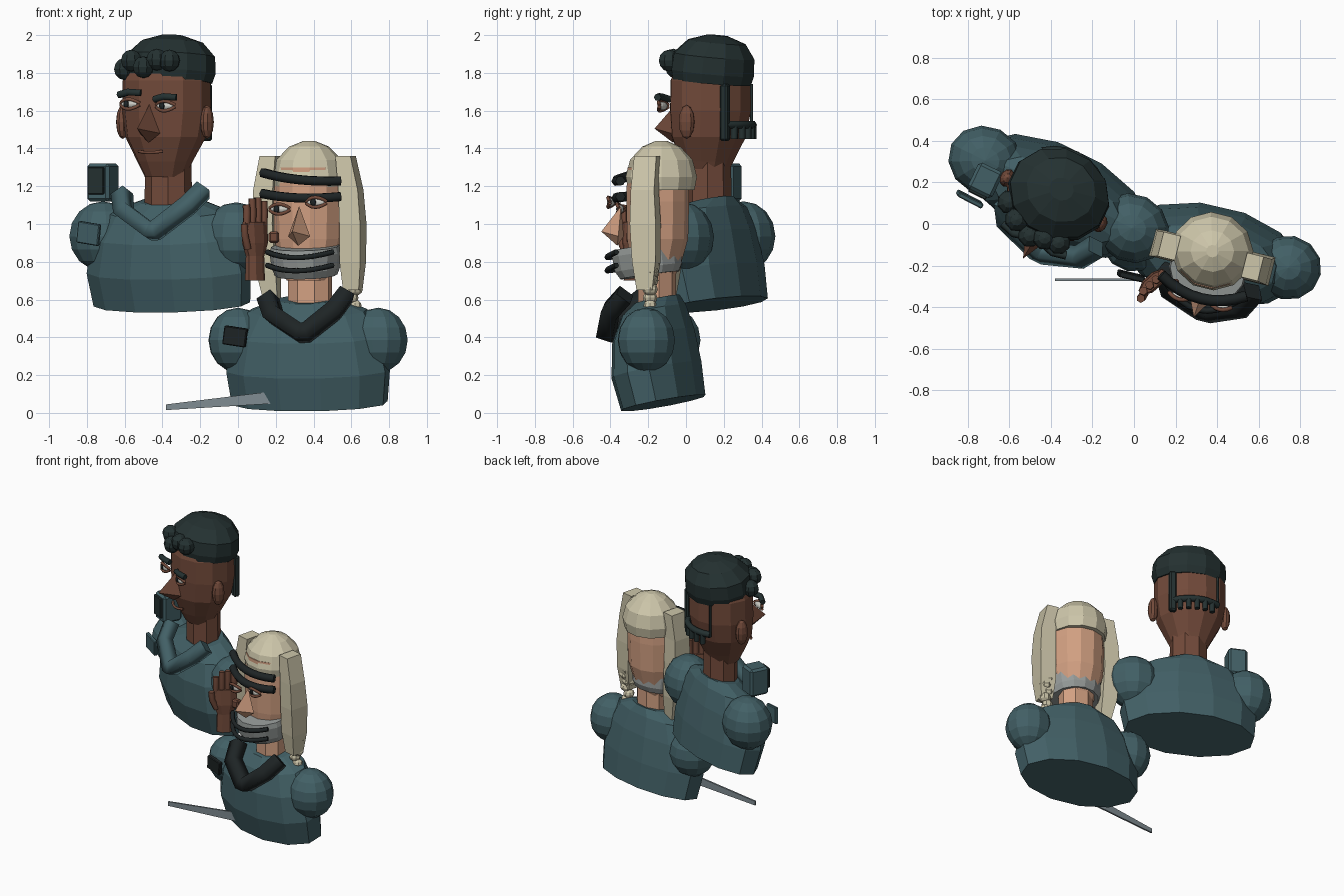
import bpy, bmesh, math
from mathutils import Matrix

if "Cube" in bpy.data.objects:
    bpy.data.objects.remove(bpy.data.objects["Cube"])


def material(name, r, g, b):
    m = bpy.data.materials.new(name)
    lin = [((c / 255 + 0.055) / 1.055) ** 2.4 for c in (r, g, b)]
    m.diffuse_color = (*lin, 1)
    m.use_nodes = True
    m.node_tree.nodes["Principled BSDF"].inputs["Base Color"].default_value = m.diffuse_color
    return m


TEAL = material("teal cloth", 66, 96, 102)
DARK = material("dark hair", 36, 49, 49)
BLACK = material("black", 30, 36, 37)
BROWN = material("brown skin", 114, 74, 58)
PALE = material("pale skin", 210, 160, 130)
BLOND = material("blond hair", 205, 198, 170)
GREY = material("grey wrap", 150, 155, 153)
STEEL = material("steel", 128, 140, 146)
WHITE = material("eye white", 205, 205, 198)


def frame(x, y, z=0, turn=0, tilt=0):
    return (Matrix.Translation((x, y, z)) @ Matrix.Rotation(math.radians(turn), 4, 'Z')
            @ Matrix.Rotation(math.radians(tilt), 4, 'X'))


def finish(name, bm, mat, m=Matrix()):
    bmesh.ops.recalc_face_normals(bm, faces=bm.faces[:])
    bm.transform(m)
    me = bpy.data.meshes.new(name)
    bm.to_mesh(me)
    bm.free()
    me.materials.append(mat)
    ob = bpy.data.objects.new(name, me)
    bpy.context.collection.objects.link(ob)
    return ob


def loft(name, rings, n, mat, m=Matrix()):
    """Skin through horizontal rings (z, rx, ry, x offset, y offset)."""
    bm = bmesh.new()
    loops = []
    for z, rx, ry, ox, oy in rings:
        loops.append([bm.verts.new((ox + rx * math.cos(a), oy + ry * math.sin(a), z))
                      for a in (2 * math.pi * (i + 0.5) / n for i in range(n))])
    for a, b in zip(loops, loops[1:]):
        for i in range(n):
            bm.faces.new((a[i], a[(i + 1) % n], b[(i + 1) % n], b[i]))
    bm.faces.new(loops[0])
    bm.faces.new(loops[-1])
    return finish(name, bm, mat, m)


def ball(name, c, r, mat, m=Matrix(), n=12):
    bm = bmesh.new()
    bmesh.ops.create_uvsphere(bm, u_segments=n, v_segments=max(6, n * 2 // 3), radius=1)
    return finish(name, bm, mat, m @ Matrix.Translation(c) @ Matrix.Diagonal((*r, 1)))


def box(name, c, s, mat, m=Matrix(), bevel=0.0):
    bm = bmesh.new()
    bmesh.ops.create_cube(bm, size=1)
    bm.transform(Matrix.Diagonal((*s, 1)))
    if bevel:
        bmesh.ops.bevel(bm, geom=bm.edges[:], offset=bevel, segments=1, affect='EDGES')
    return finish(name, bm, mat, m @ Matrix.Translation(c))


def hull(name, pts, mat, m=Matrix()):
    bm = bmesh.new()
    for p in pts:
        bm.verts.new(p)
    bmesh.ops.convex_hull(bm, input=bm.verts[:])
    return finish(name, bm, mat, m)


def tube(name, pts, r, mat, m=Matrix(), sides=1):
    cu = bpy.data.curves.new(name, 'CURVE')
    cu.dimensions = '3D'
    cu.bevel_depth, cu.bevel_resolution, cu.use_fill_caps = r, sides, True
    sp = cu.splines.new('POLY')
    sp.points.add(len(pts) - 1)
    for p, q in zip(sp.points, pts):
        p.co = (*q, 1)
    tmp = bpy.data.objects.new(name, cu)
    bm = bmesh.new()
    me = bpy.data.meshes.new_from_object(tmp)
    bm.from_mesh(me)
    bpy.data.objects.remove(tmp)
    return finish(name, bm, mat, m)


def arc(hx, y_end, y_mid, z_end, z_mid, n=8, slope=0.0):
    """Shallow curve across the face, bulging towards the front."""
    ts = [2 * i / n - 1 for i in range(n + 1)]
    return [(hx * t, y_mid + (y_end - y_mid) * t * t,
             z_mid + (z_end - z_mid) * t * t + slope * t) for t in ts]


def eye(name, x, y, z, m, lid):
    ball(name + "_white", (x, y, z), (.05, .018, .022), WHITE, m)
    ball(name + "_pupil", (x - .012, y - .014, z), (.018, .01, .019), BLACK, m, 8)
    for part, s in (("upper_lid", 1), ("lower_lid", -1)):
        pts = [(x + px, y + py, z + s * pz)
               for px, py, pz in arc(.055, .008, -.014, .004, .026, 6)]
        tube(f"{name}_{part}", pts, .01, lid, m)


def torso(name, w, m):
    loft(name, [(0, w, .215, 0, 0), (.18, w + .022, .23, 0, 0), (.36, w - .02, .21, 0, .02),
                (.49, w - .1, .165, 0, .05), (.545, .17, .12, 0, .08)], 12, TEAL, m)


def nose(name, z, reach, mat, m):
    hull(name, [(0, -.2, z + .1), (-.06, -.2, z - .06), (.06, -.2, z - .06),
                (-.01, -reach, z - .035), (0, -.22, z - .11)], mat, m)


# ---- Dark-haired man ----
M = frame(-.378, .13, 0, -26)
torso("man_torso", .45, frame(-.35, .16, .575, -26, 12))
for side, c in (("left", (-.715, .305, .935)), ("right", (-.01, -.02, .93))):
    ball(f"man_{side}_shoulder", (0, 0, 0), (.182, .165, .185), TEAL, frame(*c, -26))
loft("man_neck", [(1.0, .13, .115, .01, 0), (1.36, .125, .11, .01, 0)], 8, BROWN, M)
loft("man_head", [(1.25, .11, .10, 0, -.02), (1.33, .15, .14, 0, -.02), (1.46, .22, .197, 0, -.01),
                  (1.6, .242, .215, 0, 0), (1.76, .24, .212, 0, 0), (1.85, .2, .18, 0, 0)],
     12, BROWN, M)
loft("man_hair_cap", [(-.1, .236, .208, 0, 0), (-.05, .252, .22, 0, 0), (.04, .245, .215, 0, 0),
                      (.115, .17, .155, 0, .01), (.15, .06, .055, 0, .01)],
     12, DARK, frame(-.36, .145, 1.85, -26, -6))
for i, (x, y, z) in enumerate([(-.19, -.12, 1.82), (-.12, -.18, 1.865), (-.03, -.22, 1.83),
                               (.04, -.2, 1.87), (.11, -.19, 1.865)]):
    ball(f"man_curl_{i}", (x, y, z), (.058, .058, .058), DARK, M, 8)
for s in (-1, 1):
    ball("man_ear", (s * .248, -.02, 1.54), (.035, .045, .09), BROWN, M, 10)
    eye("man_eye", s * .105, -.232, 1.63 - s * .005, M, BROWN)
    z = 1.682 - s * .012
    tube("man_brow", [(s * .105 - .065, -.225, z - .01), (s * .105, -.245, z + .005),
                      (s * .105 + .065, -.23, z)], .02, DARK, M)
nose("man_nose", 1.54, .335, BROWN, M)
tube("man_mouth", arc(.07, -.19, -.215, 1.385, 1.378, 4), .009, BROWN, M)

# Comb-like fringe at the back of the head
back = [(.232 * math.cos(math.radians(a)), .222 * math.sin(math.radians(a)))
        for a in range(47, 132, 14)]
tube("back_hair_band", [(x, y, 1.525) for x, y in back], .022, DARK, M)
for i, (x, y) in enumerate(back[:-1]):
    tube(f"back_hair_tooth_{i}", [(x, y, 1.53), (x, y, 1.45)], .019, DARK, M)
box("back_hair_bar", (back[0][0], back[0][1], 1.59), (.05, .045, .3), DARK, M, .01)
tube("back_hair_wisp", [(*back[-1], 1.51), (*back[-1], 1.74)], .008, DARK, M)

# Collar, shoulder radio and arm patch
tube("man_collar", [(-.2, -.13, 1.16), (-.15, -.21, 1.07), (.035, -.27, .965),
                    (.065, -.27, .965), (.23, -.21, 1.1), (.28, -.13, 1.18)], .06, TEAL, M, 0)
R = frame(-.715, .21, 1.22, -26)
box("radio", (0, 0, 0), (.13, .14, .2), TEAL, R, .015)
box("radio_panel", (-.005, -.075, .01), (.095, .02, .145), DARK, R, .005)
box("man_arm_patch", (0, 0, 0), (.13, .025, .115), TEAL,
    frame(-.79, .12, .95, -28, 4) @ Matrix.Rotation(.15, 4, 'Y'), .005)

# ---- Blond woman ----
W = frame(.372, -.15, 0, -14)
torso("woman_torso", .425, frame(.38, -.12, .052, -13, 12))
for side, c in (("left", (.0, -.075, .385)), ("right", (.742, -.21, .385))):
    ball(f"woman_{side}_shoulder", (0, 0, 0), (.16, .155, .172), TEAL, frame(*c, -12))
loft("woman_neck", [(.45, .12, .1, .01, 0), (.78, .12, .1, .01, 0)], 8, PALE, W)
loft("woman_head", [(.7, .11, .1, 0, -.02), (.8, .155, .135, 0, -.01), (.92, .18, .16, 0, 0),
                    (1.12, .187, .165, 0, 0), (1.3, .17, .16, 0, 0)], 12, PALE, W)
loft("woman_hair_cap", [(1.18, .185, .175, .0, .02), (1.25, .198, .188, .0, .02),
                        (1.34, .175, .165, .0, .02), (1.41, .105, .1, .0, .02),
                        (1.44, .03, .03, .0, .02)], 12, BLOND, W)
for s in (-1, 1):
    eye("woman_eye", s * .1, -.23, 1.097 + s * .018, W, BROWN)
nose("woman_nose", .995, .31, PALE, W)

# Head bands, and the grey wrap with its dark stripes
for z, slope in ((1.24, -.022), (1.143, -.008)):
    tube("head_band", arc(.212, -.15, -.215, z + .01, z - .005, 8, slope), .027, BLACK, W)
loft("face_wrap", [(-.08, .165, .16, 0, 0), (-.04, .182, .183, 0, 0),
                   (.04, .19, .188, 0, 0), (.075, .182, .18, 0, 0)], 14, GREY,
     W @ frame(0, -.055, .808, 0, 8))
for z in (.822, .752):
    tube("wrap_stripe", arc(.18, -.18, -.27, z + .03, z), .015, BLACK, W)

# Long side locks and the braid
T = Matrix()
L = frame(.365, -.15, 0, -14)
loft("right_hair_lock", [(1.36, .058, .085, .212, -.005), (1.18, .075, .09, .242, -.01),
                         (1.0, .08, .1, .252, -.005), (.8, .08, .09, .25, .0),
                         (.65, .06, .06, .25, .0)], 4, BLOND, L)
loft("left_hair_lock", [(1.36, .06, .085, -.2, -.005), (1.18, .075, .09, -.222, -.01),
                        (1.0, .08, .095, -.228, -.005), (.75, .075, .085, -.21, .0),
                        (.56, .05, .05, -.185, 0)], 4, BLOND, L)
for i in range(6):
    r = .05 - .003 * i
    ball(f"braid_knot_{i}", (.6 + .02 * (i % 2), -.19, .79 - .045 * i), (r, r, .034), BLOND, T, 8)

# Dark collar and arm patch
tube("woman_collar", [(-.19, -.12, .605), (-.14, -.21, .52), (.02, -.265, .425), (.055, -.265, .425),
                      (.19, -.21, .54), (.235, -.12, .625)], .063, BLACK, W, 0)
box("woman_arm_patch", (0, 0, 0), (.125, .03, .1), BLACK,
    frame(-.015, -.25, .405, -14, 4) @ Matrix.Rotation(.15, 4, 'Y'), .005)

# ---- Raised hand ----
H = frame(.09, -.28, 0, 42)
loft("hand", [(.7, .062, .04, 0, 0), (.83, .058, .035, 0, 0), (.9, .085, .04, 0, 0),
              (1.01, .085, .03, 0, 0)], 8, BROWN, H)
for i, top in enumerate((1.1, 1.135, 1.14, 1.12)):
    x = -.062 + .041 * i
    tube(f"finger_{i}", [(x, 0, .98), (x, -.005, 1.06), (x, 0, top)], .021, BROWN, H)
tube("thumb", [(-.06, -.01, .87), (-.09, -.02, .94), (-.095, -.02, 1.0)], .021, BROWN, H)
box("hand_edge", (.19, -.29, .93), (.055, .05, .06), BROWN, T, .01)

# ---- Thin blade lying at the bottom ----
hull("blade", [(x, y, z) for x, z in ((-.38, .015), (-.38, .045), (.15, .11), (.2, .05))
               for y in (-.275, -.263)], STEEL)
